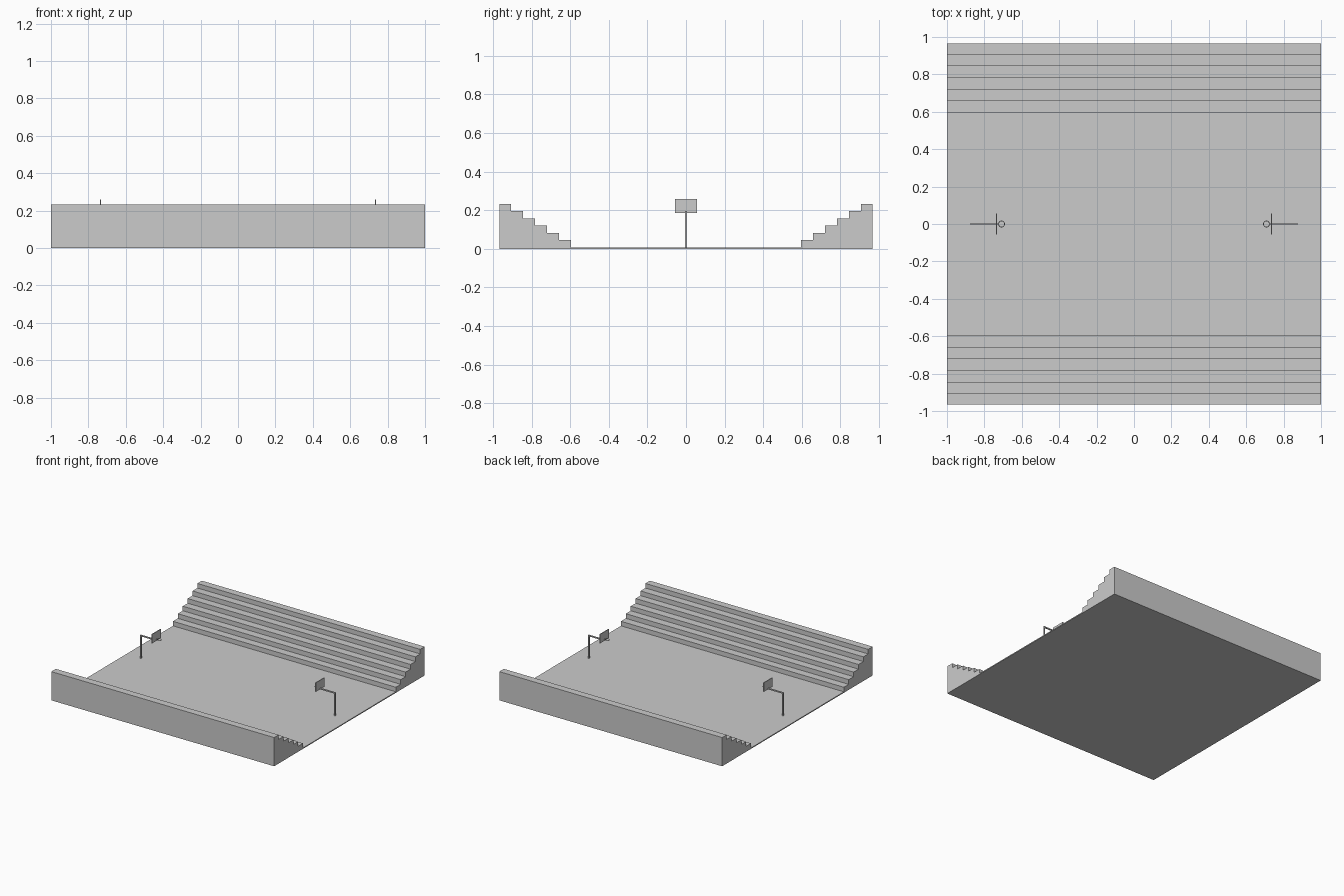
import bpy, bmesh, math
from mathutils import Vector

if "Cube" in bpy.data.objects:
    bpy.data.objects.remove(bpy.data.objects["Cube"])

grey = bpy.data.materials.new("plain grey")
grey.diffuse_color = (0.6, 0.6, 0.6, 1)
grey.use_nodes = True
grey.node_tree.nodes["Principled BSDF"].inputs["Base Color"].default_value = grey.diffuse_color


def make(name, bm):
    me = bpy.data.meshes.new(name)
    bmesh.ops.recalc_face_normals(bm, faces=bm.faces)
    bm.to_mesh(me)
    bm.free()
    me.materials.append(grey)
    ob = bpy.data.objects.new(name, me)
    bpy.context.collection.objects.link(ob)
    return ob


def box(name, lo, hi):
    bm = bmesh.new()
    bmesh.ops.create_cube(bm, size=1)
    lo, hi = Vector(lo), Vector(hi)
    for v in bm.verts:
        v.co = (lo + hi) / 2 + Vector(a * b for a, b in zip(v.co, hi - lo))
    return make(name, bm)


# Court floor slab
box("court_floor", (-1, -0.965, 0), (1, 0.965, 0.008))

# Stepped stands: six-step profile extruded along the court
edges = [0.595, 0.657, 0.72, 0.783, 0.845, 0.907, 0.965]
heights = [0.045, 0.083, 0.12, 0.158, 0.196, 0.233]
for side, label in ((-1, "front"), (1, "back")):
    profile = [(edges[0], 0)]
    for i, h in enumerate(heights):
        profile += [(edges[i], h), (edges[i + 1], h)]
    profile.append((edges[-1], 0))
    bm = bmesh.new()
    face = bm.faces.new([bm.verts.new((-1, side * y, z)) for y, z in profile])
    new = bmesh.ops.extrude_face_region(bm, geom=[face])["geom"]
    bmesh.ops.translate(bm, vec=(2, 0, 0),
                        verts=[g for g in new if isinstance(g, bmesh.types.BMVert)])
    make(label + "_stand", bm)

# Hoops at both ends: pole, arm, backboard and ring
r = 0.005
for s, label in ((-1, "left"), (1, "right")):
    def xbox(part, x0, x1, y, z0, z1):
        a, b = sorted((s * x0, s * x1))
        box(label + "_" + part, (a, -y, z0), (b, y, z1))

    xbox("pole", 0.865, 0.875, r, 0, 0.196)
    xbox("arm", 0.735, 0.875, r, 0.187, 0.196)
    xbox("backboard", 0.732, 0.738, 0.056, 0.186, 0.259)
    xbox("ring_bracket", 0.722, 0.735, 0.004, 0.199, 0.203)
    bpy.ops.mesh.primitive_torus_add(location=(s * 0.708, 0, 0.201),
                                     major_radius=0.016, minor_radius=0.002,
                                     major_segments=24, minor_segments=8)
    ring = bpy.context.object
    ring.name = label + "_ring"
    ring.data.materials.append(grey)
    bpy.ops.object.shade_smooth_by_angle()
